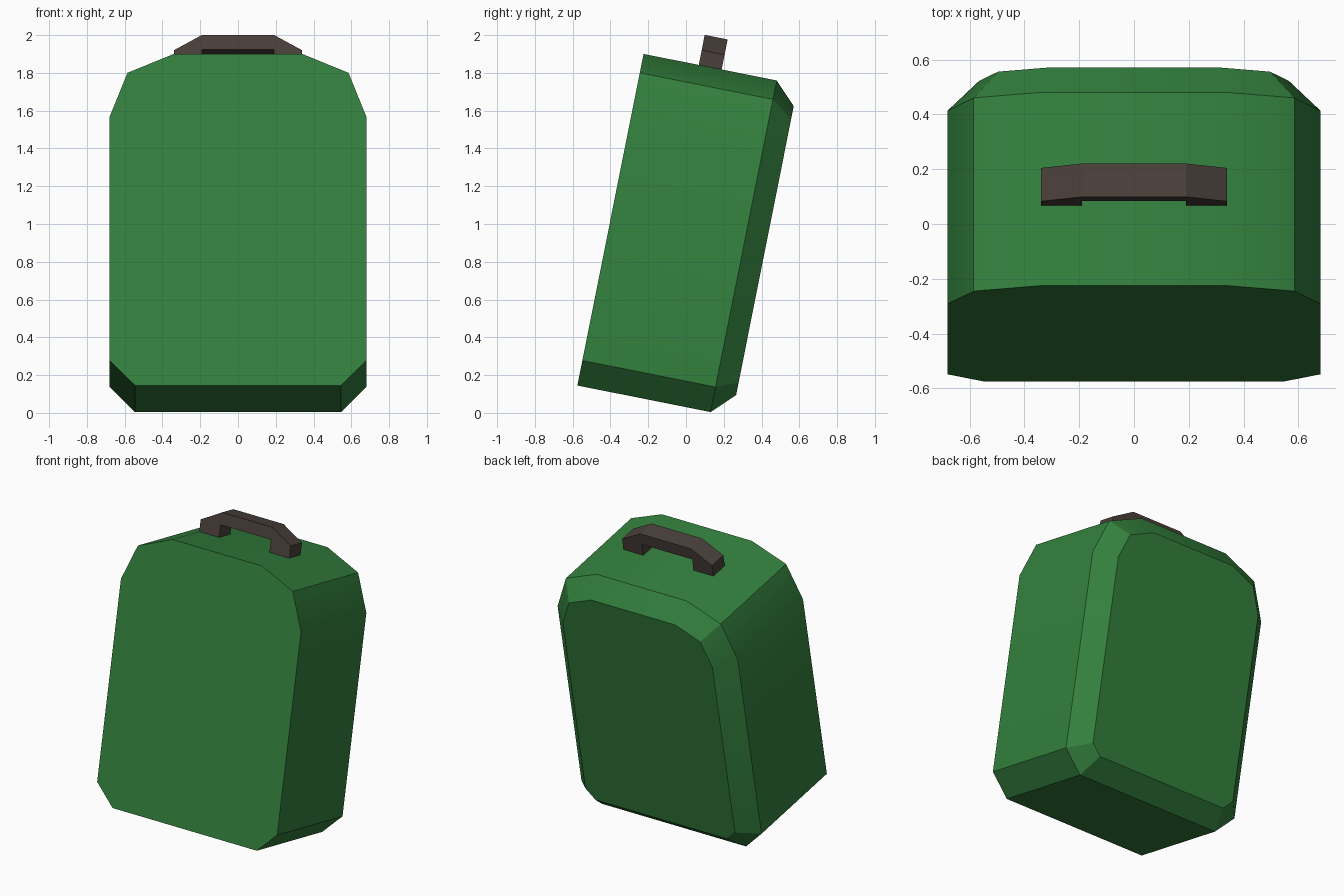
import bpy, bmesh, math
from mathutils import Vector

if "Cube" in bpy.data.objects:
    bpy.data.objects.remove(bpy.data.objects["Cube"])

TILT = math.radians(-11.28)
ORIGIN = (0, -0.575, 0.145)   # front bottom edge of the leaning body


def material(name, rgb):
    m = bpy.data.materials.new(name)
    m.diffuse_color = (*rgb, 1)
    m.use_nodes = True
    m.node_tree.nodes["Principled BSDF"].inputs["Base Color"].default_value = m.diffuse_color
    return m


def mirrored(half):
    """Closed outline from its right half, listed bottom to top."""
    return [Vector(p) for p in half] + [Vector((-x, z)) for x, z in reversed(half)]


def inset(loop, d):
    """Offset a counter-clockwise outline inward by d."""
    out = []
    for i, p in enumerate(loop):
        a = (p - loop[i - 1]).normalized()
        b = (loop[(i + 1) % len(loop)] - p).normalized()
        n1, n2 = Vector((-a.y, a.x)), Vector((-b.y, b.x))
        out.append(p + (n1 + n2) * (d / (1 + n1.dot(n2))))
    return out


def loft(name, sections, mat):
    """Join outlines placed at successive depths and cap both ends."""
    bm = bmesh.new()
    rings = [[bm.verts.new((p.x, depth, p.y)) for p in loop] for loop, depth in sections]
    n = len(rings[0])
    for r, s in zip(rings, rings[1:]):
        for i in range(n):
            j = (i + 1) % n
            bm.faces.new((r[i], r[j], s[j], s[i]))
    bm.faces.new(rings[0])
    bm.faces.new(rings[-1][::-1])
    bmesh.ops.recalc_face_normals(bm, faces=bm.faces)
    me = bpy.data.meshes.new(name)
    bm.to_mesh(me)
    bm.free()
    me.materials.append(mat)
    ob = bpy.data.objects.new(name, me)
    bpy.context.collection.objects.link(ob)
    ob.location = ORIGIN
    ob.rotation_euler.x = TILT
    return ob


green = material("green", (0.033, 0.214, 0.047))
brown = material("dark brown", (0.069, 0.051, 0.044))

# Body: cut-corner outline, square front edge, bevelled back edge
outline = mirrored([(0.545, 0), (0.68, 0.135), (0.68, 1.45), (0.585, 1.688), (0.34, 1.79)])
body = loft("body", [(outline, 0), (outline, 0.719), (inset(outline, 0.115), 0.834)], green)
bpy.context.view_layer.objects.active = body
body.select_set(True)
bpy.ops.object.shade_smooth_by_angle(angle=math.radians(30))

# Carry handle: low arch standing on the top
arch = mirrored([(0.19, 1.872), (0.19, 1.788), (0.34, 1.788), (0.34, 1.869), (0.19, 1.952)])
loft("handle", [(arch, 0.298), (arch, 0.422)], brown)
